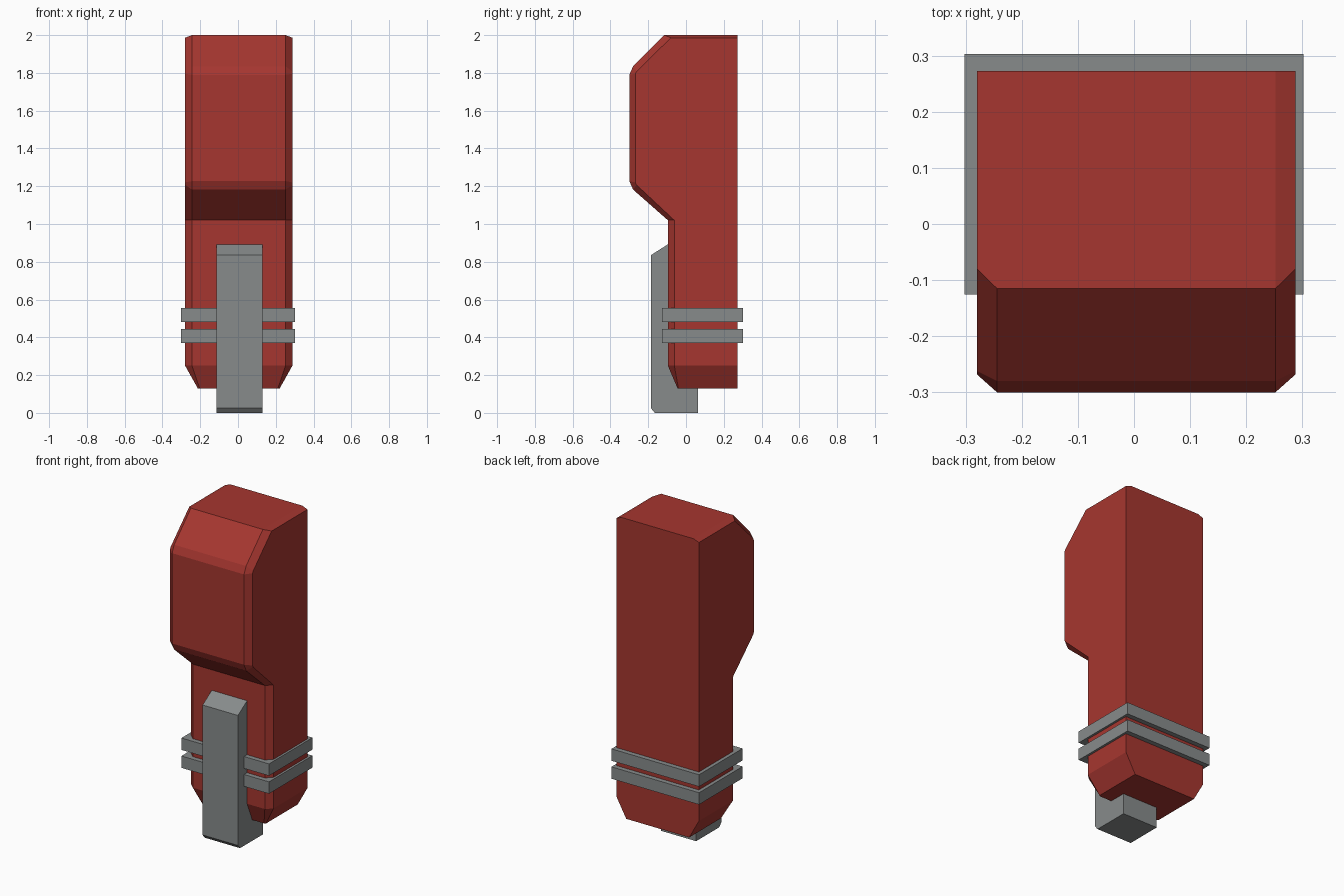
import bpy, bmesh

if "Cube" in bpy.data.objects:
    bpy.data.objects.remove(bpy.data.objects["Cube"])


def material(name, rgb):
    m = bpy.data.materials.new(name)
    m.diffuse_color = (*rgb, 1)
    m.use_nodes = True
    m.node_tree.nodes["Principled BSDF"].inputs["Base Color"].default_value = m.diffuse_color
    return m


RED = material("red_casing", (0.38, 0.037, 0.029))
GREY = material("grey_metal", (0.245, 0.26, 0.26))


def finish(name, bm, mat):
    bmesh.ops.recalc_face_normals(bm, faces=bm.faces)
    mesh = bpy.data.meshes.new(name)
    bm.to_mesh(mesh)
    bm.free()
    mesh.materials.append(mat)
    ob = bpy.data.objects.new(name, mesh)
    bpy.context.collection.objects.link(ob)
    return ob


def box(name, x0, x1, y0, y1, z0, z1, mat):
    bm = bmesh.new()
    bmesh.ops.create_cube(bm, size=1)
    for v in bm.verts:
        v.co = ((x0 + x1) / 2 + v.co.x * (x1 - x0),
                (y0 + y1) / 2 + v.co.y * (y1 - y0),
                (z0 + z1) / 2 + v.co.z * (z1 - z0))
    return finish(name, bm, mat)


def extrude_profile(name, profile, x0, x1, mat):
    bm = bmesh.new()
    face = bm.faces.new([bm.verts.new((x0, y, z)) for y, z in profile])
    geom = bmesh.ops.extrude_face_region(bm, geom=[face])["geom"]
    verts = [g for g in geom if isinstance(g, bmesh.types.BMVert)]
    bmesh.ops.translate(bm, verts=verts, vec=(x1 - x0, 0, 0))
    return finish(name, bm, mat)


# Casing: rings lofted upward, with chamfered front corners
CX, BACK = 0.004, 0.273
# front y, front z, side y, side z, outer half width, front half width
stations = [
    (-0.045, 0.13, -0.04, 0.13, 0.217, 0.207),
    (-0.096, 0.25, -0.062, 0.25, 0.284, 0.248),
    (-0.096, 1.02, -0.062, 1.02, 0.284, 0.248),
    (-0.28, 1.182, -0.262, 1.207, 0.284, 0.248),
    (-0.30, 1.227, -0.268, 1.22, 0.284, 0.248),
    (-0.30, 1.79, -0.268, 1.795, 0.284, 0.248),
    (-0.28, 1.835, -0.262, 1.807, 0.284, 0.248),
    (-0.115, 2.0, -0.08, 1.986, 0.284, 0.248),
]
bm = bmesh.new()
rings = []
for yf, zf, ys, zs, wo, wi in stations:
    half = [(wo, BACK, zs), (wo, ys, zs), (wi, yf, zf)]
    pts = [(CX - w, y, z) for w, y, z in half]
    pts += [(CX + w, y, z) for w, y, z in reversed(half)]
    rings.append([bm.verts.new(p) for p in pts])
for a, b in zip(rings, rings[1:]):
    for i in range(6):
        j = (i + 1) % 6
        bm.faces.new((a[i], a[j], b[j], b[i]))
bm.faces.new(rings[0])
# Casing top: flat roof with a shallow slope along each side
t = rings[-1]
bl = bm.verts.new((CX - 0.248, BACK, 2.0))
br = bm.verts.new((CX + 0.248, BACK, 2.0))
bm.faces.new((t[2], t[3], br, bl))
bm.faces.new((t[0], t[1], t[2], bl))
bm.faces.new((t[3], t[4], t[5], br))
bm.faces.new((t[5], t[0], bl, br))
finish("casing", bm, RED)

# Two bands around the lower casing
for name, z in (("lower_band", 0.37), ("upper_band", 0.482)):
    box(name, -0.302, 0.302, -0.126, 0.303, z, z + 0.074, GREY)

# Upright bar on the front
bar = [(-0.165, 0), (-0.186, 0.025), (-0.186, 0.835), (-0.095, 0.893),
       (0.063, 0.893), (0.063, 0)]
extrude_profile("front_bar", bar, -0.114, 0.13, GREY)
